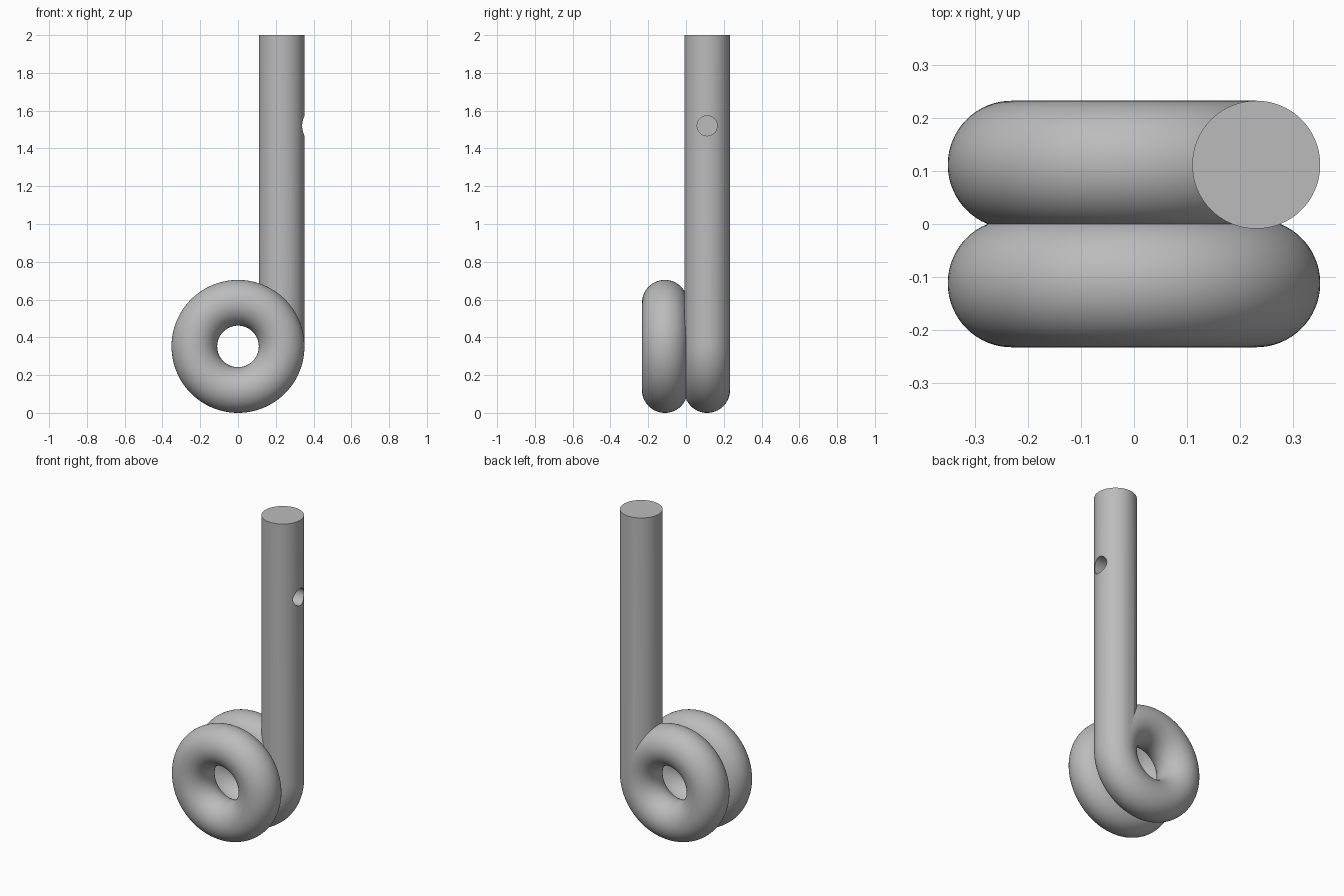
import bpy
import math

R, r = 0.231, 0.121      # ring and rod radii
Y = 0.112                # ring offset from the centre
Z = R + r                # ring centre height

cube = bpy.data.objects.get("Cube")
if cube:
    bpy.data.objects.remove(cube, do_unlink=True)

grey = bpy.data.materials.new("grey metal")
grey.use_nodes = True
grey.diffuse_color = (0.5, 0.5, 0.5, 1)
grey.node_tree.nodes["Principled BSDF"].inputs["Base Color"].default_value = (0.5, 0.5, 0.5, 1)


def finish(name):
    ob = bpy.context.object
    ob.name = name
    ob.data.materials.append(grey)
    return ob


def ring(name, y):
    bpy.ops.mesh.primitive_torus_add(
        major_radius=R, minor_radius=r, major_segments=96, minor_segments=64,
        location=(0, y, Z), rotation=(math.pi / 2, 0, 0))
    return finish(name)


def rod(name, radius, start, length, tilt=0):
    bpy.ops.mesh.primitive_cylinder_add(
        vertices=64, radius=radius, depth=length, location=start, rotation=(0, tilt, 0))
    return finish(name)


def combine(target, other, operation):
    mod = target.modifiers.new(other.name, "BOOLEAN")
    mod.operation = operation
    mod.solver = "EXACT"
    mod.object = other
    bpy.context.view_layer.objects.active = target
    bpy.ops.object.modifier_apply(modifier=mod.name)
    bpy.data.objects.remove(other, do_unlink=True)


# Upright shaft, with a blind round hole in its outer side
shaft = rod("ring_shaft", r, (R, Y, (Z + 2) / 2), 2 - Z)
hole = rod("hole_cutter", 0.053, (R + 0.1, Y, 1.52), 0.2, math.pi / 2)
combine(shaft, hole, "DIFFERENCE")

# Two touching rings fused to the foot of the shaft
for name, y in (("rear_ring", Y), ("front_ring", -Y)):
    combine(shaft, ring(name, y), "UNION")

bpy.ops.object.select_all(action="DESELECT")
shaft.select_set(True)
bpy.context.view_layer.objects.active = shaft
bpy.ops.object.shade_smooth_by_angle(angle=math.radians(30))
